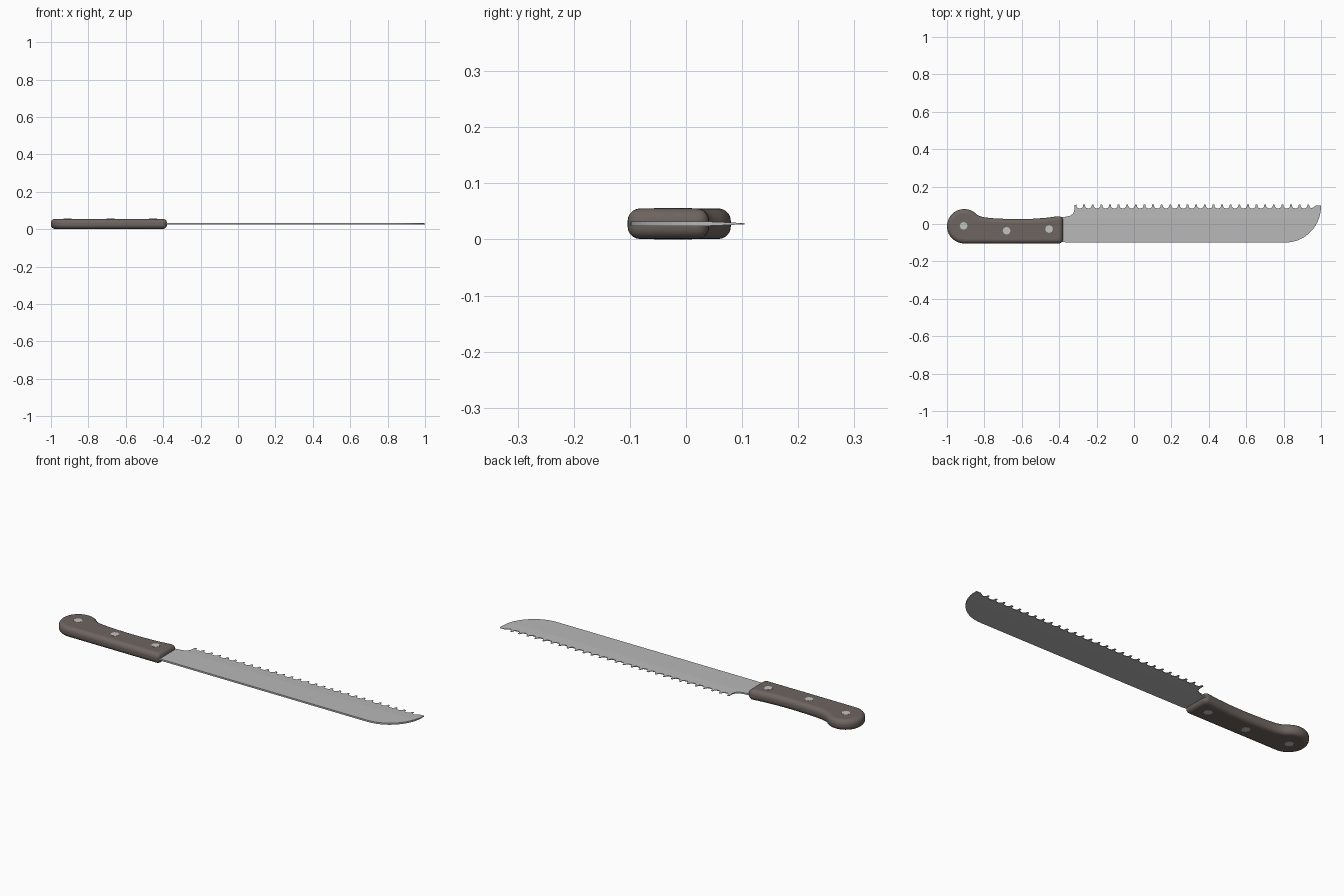
import bpy, bmesh, math

if "Cube" in bpy.data.objects:
    bpy.data.objects.remove(bpy.data.objects["Cube"])

MID = 0.028  # height of the blade's centre plane


def material(name, rgb):
    m = bpy.data.materials.new(name)
    m.diffuse_color = (*rgb, 1)
    m.use_nodes = True
    m.node_tree.nodes["Principled BSDF"].inputs["Base Color"].default_value = m.diffuse_color
    return m


wood = material("dark_brown_wood", (0.155, 0.128, 0.116))
steel = material("grey_steel", (0.48, 0.48, 0.48))
rivet_metal = material("light_rivet_metal", (0.55, 0.55, 0.54))


def prism(name, outline, half, mat):
    """Extrude an xy outline to z = MID +- half."""
    bm = bmesh.new()
    face = bm.faces.new([bm.verts.new((x, y, MID - half)) for x, y in outline])
    ext = bmesh.ops.extrude_face_region(bm, geom=[face])
    for v in ext["geom"]:
        if isinstance(v, bmesh.types.BMVert):
            v.co.z = MID + half
    bmesh.ops.recalc_face_normals(bm, faces=bm.faces)
    me = bpy.data.meshes.new(name)
    bm.to_mesh(me)
    bm.free()
    me.materials.append(mat)
    ob = bpy.data.objects.new(name, me)
    bpy.context.collection.objects.link(ob)
    return ob


def arc(cx, cy, rx, ry, a0, a1, n):
    return [(cx + rx * math.cos(math.radians(a0 + (a1 - a0) * i / n)),
             cy + ry * math.sin(math.radians(a0 + (a1 - a0) * i / n))) for i in range(n + 1)]


# Handle: round pommel, curved grip, rounded rim
outline = arc(-0.908, -0.012, 0.092, 0.092, 270, 42, 22)
outline += [(-0.824, 0.042), (-0.803, 0.036), (-0.76, 0.031), (-0.70, 0.028), (-0.62, 0.026),
            (-0.54, 0.028), (-0.47, 0.033), (-0.41, 0.041), (-0.38, 0.042), (-0.38, -0.104)]
handle = prism("handle", outline, 0.0272, wood)
bev = handle.modifiers.new("rounded_rim", 'BEVEL')
bev.width = 0.022
bev.segments = 5
bev.limit_method = 'ANGLE'
bev.angle_limit = math.radians(40)
bpy.context.view_layer.objects.active = handle
handle.select_set(True)
bpy.ops.object.shade_smooth_by_angle(angle=math.radians(40))
handle.select_set(False)

# Blade: straight spine, curved tip, scalloped teeth
edge = [(-0.40, -0.096), (-0.372, -0.096), (-0.366, -0.099)]
edge += arc(0.81, 0.096, 0.19, 0.195, 270, 360, 14)
edge += [(0.997, 0.100), (0.975, 0.100)]
first, step, count = -0.313, 0.0461, 28
tooth = [(0.018, 0.084), (0.011, 0.087), (0.006, 0.093), (0.0045, 0.104),
         (-0.0045, 0.104), (-0.006, 0.093), (-0.011, 0.087), (-0.018, 0.084)]
for i in reversed(range(count)):
    pts = tooth if i else tooth[:4] + [(-0.006, 0.100), (-0.006, 0.072)]
    edge += [(first + i * step + dx, y) for dx, y in pts]
edge += arc(-0.355, 0.072, 0.034, 0.030, -15, -80, 5)
edge += [(-0.37, 0.038), (-0.40, 0.036)]
blade = prism("blade", edge, 0.0042, steel)

# Ground bevel: the blade thins toward the teeth
bm = bmesh.new()
bm.from_mesh(blade.data)
bmesh.ops.bisect_plane(bm, geom=bm.verts[:] + bm.edges[:] + bm.faces[:],
                       plane_co=(0, 0.03, 0), plane_no=(0, 1, 0))
for v in bm.verts:
    t = min(1, max(0, (v.co.y - 0.03) / 0.075))
    v.co.z = MID + (v.co.z - MID) * (1 - 0.75 * t)
bm.to_mesh(blade.data)
bm.free()

# Rivets running through the handle
for i, (x, y) in enumerate([(-0.911, -0.010), (-0.681, -0.036), (-0.454, -0.027)]):
    prism(f"rivet_{i + 1}", arc(x, y, 0.021, 0.021, 0, 315, 7), 0.028, rivet_metal)
